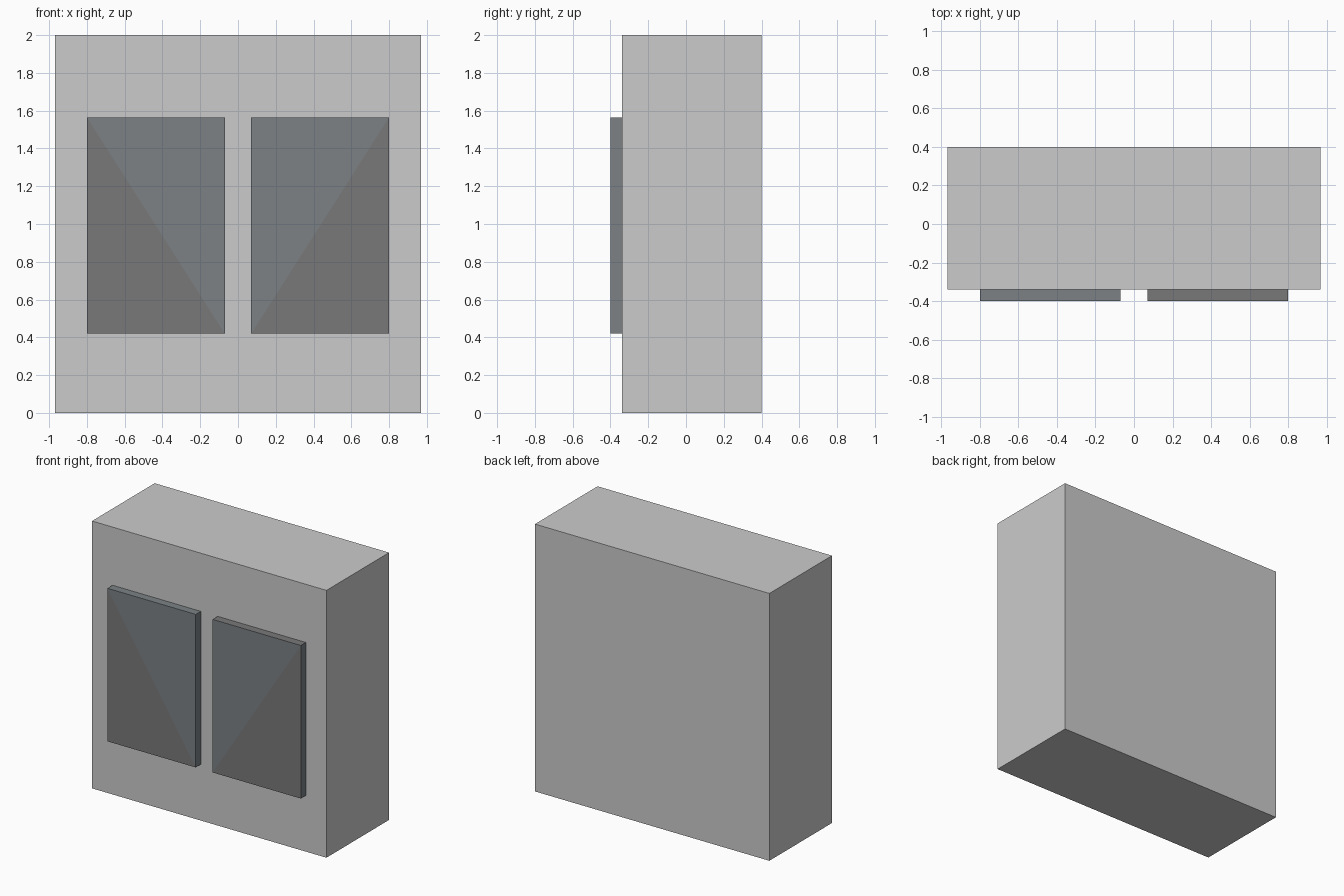
import bpy, bmesh

if "Cube" in bpy.data.objects:
    bpy.data.objects.remove(bpy.data.objects["Cube"])


def material(name, rgb):
    m = bpy.data.materials.new(name)
    m.diffuse_color = (*rgb, 1)
    m.use_nodes = True
    m.node_tree.nodes["Principled BSDF"].inputs["Base Color"].default_value = m.diffuse_color
    return m


def box(name, lo, hi):
    size = [b - a for a, b in zip(lo, hi)]
    bpy.ops.mesh.primitive_cube_add(size=1, location=[(a + b) / 2 for a, b in zip(lo, hi)])
    ob = bpy.context.object
    ob.name = name
    ob.scale = size
    bpy.ops.object.transform_apply(location=True, rotation=False, scale=True)
    return ob


slate = material("slate", (0.2, 0.222, 0.235))
charcoal = material("charcoal", (0.19, 0.19, 0.19))

# Cabinet body
box("cabinet_body", (-0.97, -0.34, 0), (0.97, 0.40, 2))

# Raised door panels, mirrored about the centre line
for side, name in ((-1, "left_door_panel"), (1, "right_door_panel")):
    x0, x1 = sorted((side * 0.07, side * 0.80))
    panel = box(name, (x0, -0.40, 0.42), (x1, -0.34, 1.565))
    panel.data.materials.append(slate)
    panel.data.materials.append(charcoal)

    # Two-tone front, split from upper outer to lower inner corner
    bm = bmesh.new()
    bm.from_mesh(panel.data)
    front = next(f for f in bm.faces if f.normal.y < -0.9)
    mid = front.calc_center_median()
    ends = [v for v in front.verts
            if (v.co.x - mid.x) * side * (v.co.z - mid.z) > 0]
    bmesh.ops.connect_verts(bm, verts=ends)
    bm.normal_update()
    for f in bm.faces:
        if f.normal.y < -0.9:
            f.material_index = int(f.calc_center_median().z < mid.z)
        elif side > 0 and f.normal.z > 0.9:
            f.material_index = 1
    bm.to_mesh(panel.data)
    bm.free()
